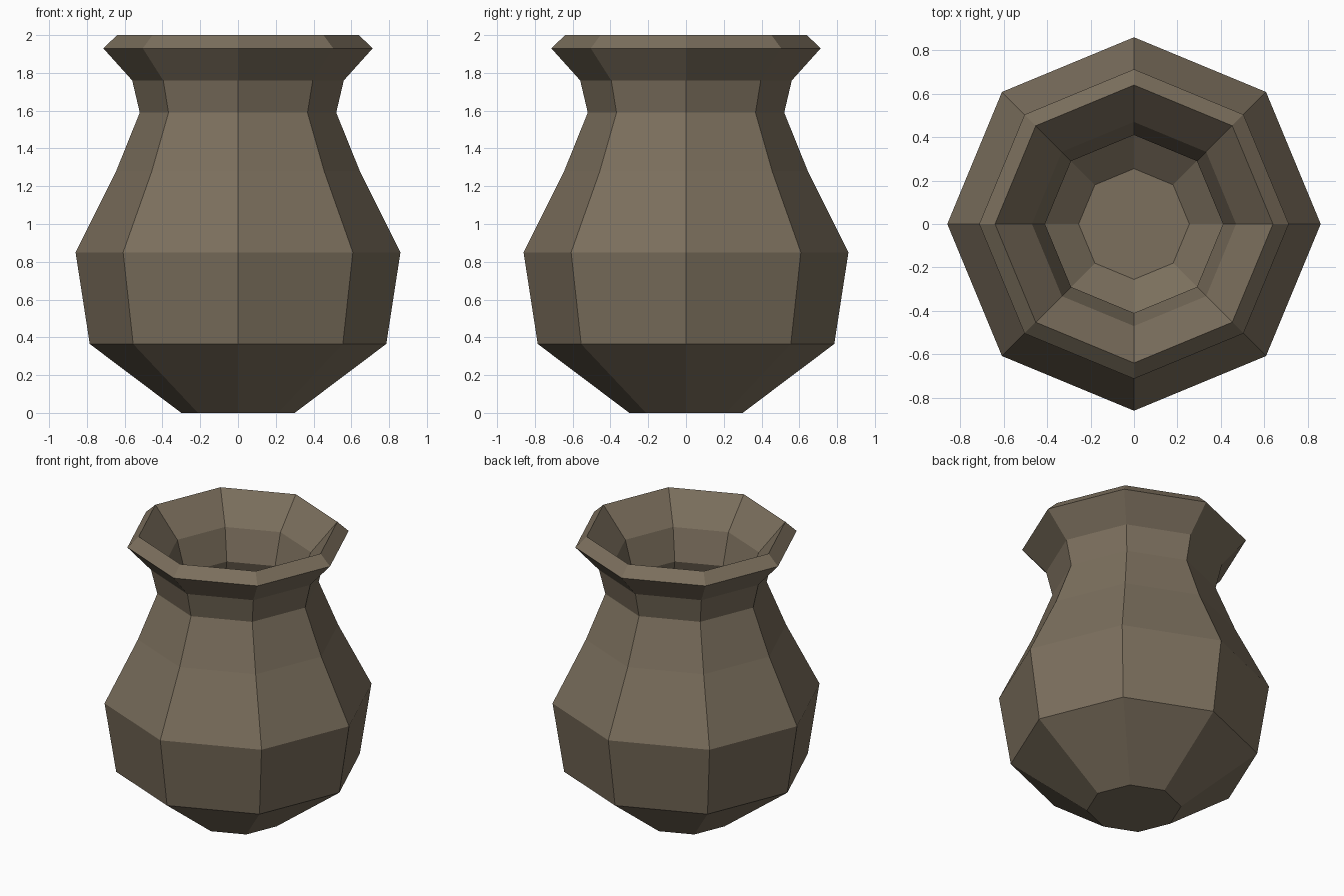
import bpy, bmesh
from math import cos, sin, pi

if "Cube" in bpy.data.objects:
    bpy.data.objects.remove(bpy.data.objects["Cube"])

SIDES = 8

# Closed-ended profile (radius, height): outside base to lip, then down inside to the floor
profile = [
    (0.30, 0.00), (0.785, 0.365), (0.86, 0.85), (0.645, 1.28),
    (0.52, 1.59), (0.56, 1.76), (0.713, 1.93), (0.64, 2.00),
    (0.47, 1.80), (0.41, 1.585), (0.545, 1.24), (0.755, 0.84),
    (0.69, 0.42), (0.255, 0.09),
]

# Eight-sided vase body, corners on the axes
bm = bmesh.new()
rings = [[bm.verts.new((r * cos(2 * pi * i / SIDES), r * sin(2 * pi * i / SIDES), z))
          for i in range(SIDES)] for r, z in profile]
for lower, upper in zip(rings, rings[1:]):
    for i in range(SIDES):
        j = (i + 1) % SIDES
        bm.faces.new((lower[i], lower[j], upper[j], upper[i]))

# Flat underside and inner floor
bm.faces.new(rings[0][::-1])
bm.faces.new(rings[-1])
bmesh.ops.recalc_face_normals(bm, faces=bm.faces[:])

mesh = bpy.data.meshes.new("vase")
bm.to_mesh(mesh)
bm.free()
vase = bpy.data.objects.new("vase", mesh)
bpy.context.collection.objects.link(vase)

# Brown clay
clay = bpy.data.materials.new("brown_clay")
clay.diffuse_color = (0.20, 0.16, 0.11, 1)
clay.use_nodes = True
clay.node_tree.nodes["Principled BSDF"].inputs["Base Color"].default_value = clay.diffuse_color
mesh.materials.append(clay)
